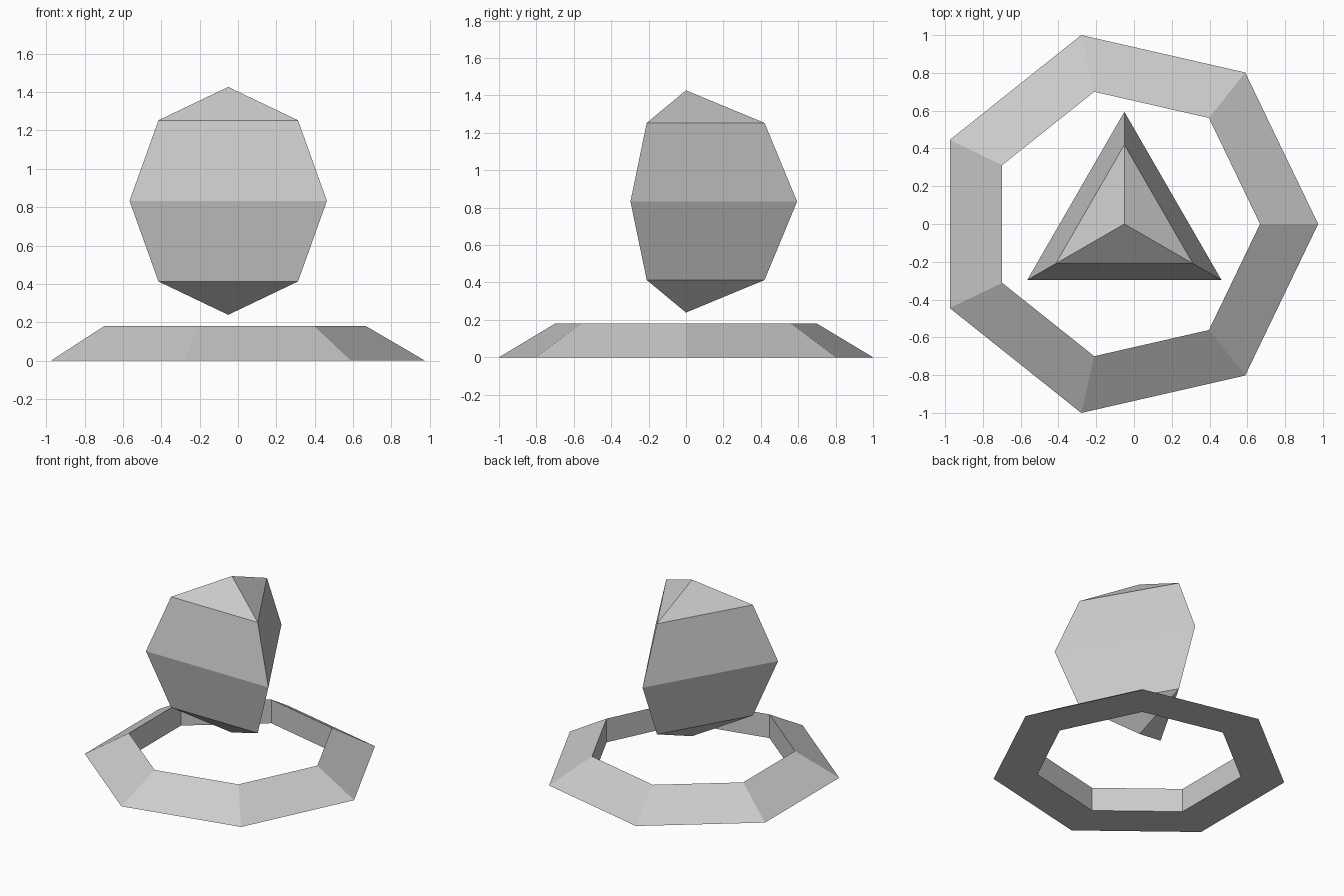
import bpy, bmesh
from math import sin, cos, pi, radians

if "Cube" in bpy.data.objects:
    bpy.data.objects.remove(bpy.data.objects["Cube"])

CENTRE_X = -0.051


def lathe(name, profile, sides, start=0.0, closed=False):
    """Revolve an (r, z) profile around the vertical axis with flat sides."""
    bm = bmesh.new()
    rings = []
    for i in range(sides):
        a = start + 2 * pi * i / sides
        rings.append([bm.verts.new((r * cos(a), r * sin(a), z)) for r, z in profile])
    n = len(profile)
    for i in range(sides):
        p, q = rings[i], rings[(i + 1) % sides]
        for j in range(n if closed else n - 1):
            k = (j + 1) % n
            bm.faces.new((p[j], q[j], q[k], p[k]))
    # Merge the poles and tidy the collapsed faces
    bmesh.ops.remove_doubles(bm, verts=bm.verts[:], dist=1e-5)
    bmesh.ops.recalc_face_normals(bm, faces=bm.faces[:])
    mesh = bpy.data.meshes.new(name)
    bm.to_mesh(mesh)
    bm.free()
    obj = bpy.data.objects.new(name, mesh)
    bpy.context.collection.objects.link(obj)
    obj.location.x = CENTRE_X
    return obj


# Seven-sided base ring: sloped outside, upright inside, flat bottom
lathe("base_ring", [(1.026, 0), (0.718, 0.18), (0.718, 0)], 7, closed=True)

# Floating three-sided gem: a very coarse sphere
R = 0.594
arc = [(R * sin(pi * i / 4) if 0 < i < 4 else 0.0, -R * cos(pi * i / 4)) for i in range(5)]
gem = lathe("floating_gem", arc, 3, start=radians(90))
gem.location.z = 0.833
